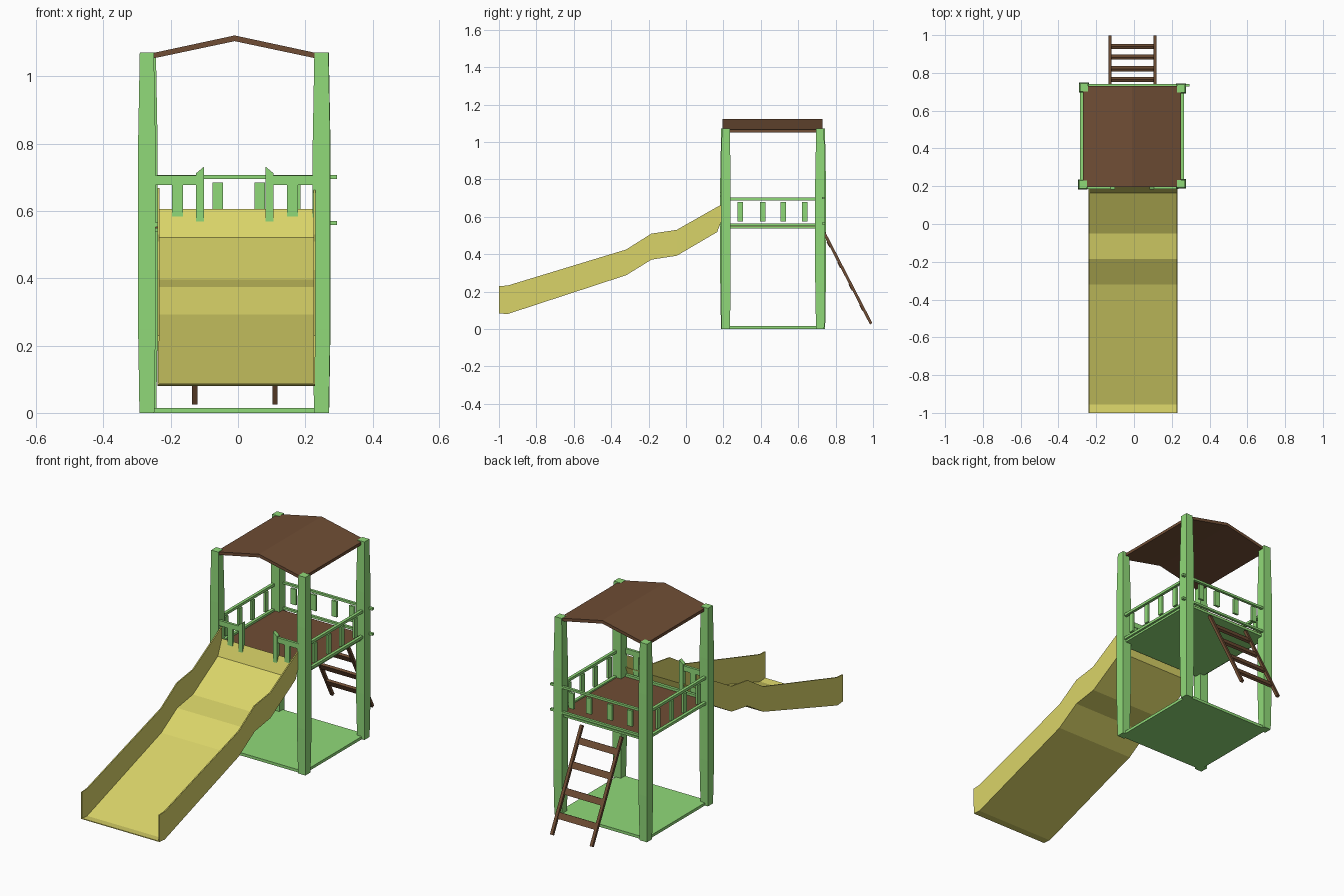
import bpy, bmesh, math
from mathutils import Matrix, Vector

if "Cube" in bpy.data.objects:
    bpy.data.objects.remove(bpy.data.objects["Cube"])


def material(name, rgb):
    m = bpy.data.materials.new(name)
    m.diffuse_color = (*rgb, 1)
    m.use_nodes = True
    m.node_tree.nodes["Principled BSDF"].inputs["Base Color"].default_value = m.diffuse_color
    return m


GREEN = material("green", (0.28, 0.70, 0.19))
BROWN = material("brown", (0.16, 0.075, 0.035))
YELLOW = material("yellow", (0.70, 0.66, 0.14))


def finish(name, bm, mat):
    bmesh.ops.recalc_face_normals(bm, faces=bm.faces)
    me = bpy.data.meshes.new(name)
    bm.to_mesh(me)
    bm.free()
    me.materials.append(mat)
    ob = bpy.data.objects.new(name, me)
    bpy.context.collection.objects.link(ob)
    return ob


def box(name, x, y, z, mat):
    """Box from three (min, max) ranges."""
    bm = bmesh.new()
    c = [(a + b) / 2 for a, b in (x, y, z)]
    s = [b - a for a, b in (x, y, z)]
    bmesh.ops.create_cube(bm, size=1, matrix=Matrix.Translation(c) @ Matrix.Diagonal((*s, 1)))
    return finish(name, bm, mat)


def prism(name, pts, axis, lo, hi, mat):
    """Profile extruded along x (pts are y,z) or along y (pts are x,z)."""
    bm = bmesh.new()
    put = (lambda p, t: (t, p[0], p[1])) if axis == 'x' else (lambda p, t: (p[0], t, p[1]))
    a = [bm.verts.new(put(p, lo)) for p in pts]
    b = [bm.verts.new(put(p, hi)) for p in pts]
    n = len(pts)
    bm.faces.new(a)
    bm.faces.new(b[::-1])
    for i in range(n):
        bm.faces.new((a[i], a[(i + 1) % n], b[(i + 1) % n], b[i]))
    return finish(name, bm, mat)


def post(name, cx, cy):
    """Square post, slightly thicker through the middle."""
    bm = bmesh.new()
    rings = []
    for z, h in ((0, 0.022), (0.25, 0.026), (0.80, 0.026), (1.072, 0.021)):
        rings.append([bm.verts.new((cx + sx * h, cy + sy * h, z))
                      for sx, sy in ((-1, -1), (1, -1), (1, 1), (-1, 1))])
    bm.faces.new(rings[0])
    bm.faces.new(rings[-1])
    for r, s in zip(rings, rings[1:]):
        for i in range(4):
            bm.faces.new((r[i], r[(i + 1) % 4], s[(i + 1) % 4], s[i]))
    finish(name, bm, GREEN)


# corner posts
for name, x, y in (("front_left", -0.271, 0.209), ("front_right", 0.248, 0.213),
                   ("back_left", -0.265, 0.722), ("back_right", 0.249, 0.717)):
    post(name + "_post", x, y)

# base and deck
box("base_floor", (-0.275, 0.255), (0.20, 0.73), (0.0, 0.015), GREEN)
box("deck_underside", (-0.27, 0.255), (0.20, 0.73), (0.538, 0.549), GREEN)
box("deck_boards", (-0.265, 0.25), (0.205, 0.725), (0.549, 0.556), BROWN)

# gabled roof
prism("roof", [(-0.27, 1.05), (-0.01, 1.105), (0.25, 1.05),
               (0.25, 1.066), (-0.01, 1.122), (-0.27, 1.066)], 'y', 0.195, 0.73, BROWN)

# side railings
for side, x in (("left", -0.277), ("right", 0.257)):
    for lvl, z in (("lower", 0.557), ("upper", 0.695)):
        box(f"{side}_{lvl}_rail", (x - 0.008, x + 0.008), (0.19, 0.74), (z - 0.007, z + 0.007), GREEN)
    for i, y in enumerate((0.29, 0.41, 0.52, 0.635)):
        box(f"{side}_baluster_{i}", (x - 0.006, x + 0.006), (y - 0.014, y + 0.014), (0.575, 0.68), GREEN)

# back railing, running past the right post
for lvl, z in (("lower", 0.564), ("upper", 0.701)):
    box(f"back_{lvl}_rail", (-0.27, 0.295), (0.728, 0.742), (z - 0.006, z + 0.006), GREEN)
for i, x in enumerate((-0.18, -0.06, 0.065, 0.17)):
    box(f"back_baluster_{i}", (x - 0.016, x + 0.016), (0.729, 0.741), (0.60, 0.685), GREEN)

# front railing with the slide opening
box("front_lower_rail", (-0.25, 0.235), (0.186, 0.20), (0.552, 0.566), GREEN)
for side, a, b, m, p in (("left", -0.25, -0.115, -0.18, -0.113), ("right", 0.095, 0.235, 0.162, 0.094)):
    box(f"front_{side}_rail", (a, b), (0.186, 0.20), (0.677, 0.705), GREEN)
    box(f"front_{side}_baluster", (m - 0.016, m + 0.016), (0.188, 0.198), (0.573, 0.68), GREEN)
    s = -1 if side == "left" else 1
    prism(f"entry_{side}_post", [(p - s * 0.012, 0.556), (p + s * 0.012, 0.556), (p + s * 0.012, 0.712),
                                 (p - s * 0.012, 0.732)], 'y', 0.182, 0.203, GREEN)

# slide: one trough swept through (y, floor z, wall top z)
stations = [(-1.0, 0.086, 0.23), (-0.955, 0.082, 0.232), (-0.32, 0.29, 0.425), (-0.185, 0.373, 0.51),
            (-0.05, 0.394, 0.53), (0.165, 0.52, 0.652), (0.198, 0.605, 0.668)]
L, R = -0.237, 0.227
bm = bmesh.new()
rows = [[bm.verts.new(c) for c in ((L, y, t), (L, y, f), (R, y, f), (R, y, t))] for y, f, t in stations]
for r, s in zip(rows, rows[1:]):
    for i in range(3):
        bm.faces.new((r[i], r[i + 1], s[i + 1], s[i]))
slide = finish("slide", bm, YELLOW)
mod = slide.modifiers.new("thickness", 'SOLIDIFY')
mod.thickness = 0.006
mod.offset = 0

# ladder: two side rails and rungs tilted with it
top, bot = Vector((0, 0.733, 0.525)), Vector((0, 0.99, 0.028))
direction = bot - top
tilt = math.atan2(direction.y, -direction.z)


def ladder_part(name, x, t, size, out=0.0):
    c = top + direction * t
    bm = bmesh.new()
    mat = (Matrix.Translation((x, c.y, c.z)) @ Matrix.Rotation(tilt, 4, 'X')
           @ Matrix.Translation((0, out, 0)) @ Matrix.Diagonal((*size, 1)))
    bmesh.ops.create_cube(bm, size=1, matrix=mat)
    finish(name, bm, BROWN)


for side, x in (("left", -0.128), ("right", 0.11)):
    ladder_part(f"ladder_{side}_rail", x, 0.5, (0.016, 0.015, direction.length))
for i, t in enumerate((0.14, 0.36, 0.60, 0.82)):
    ladder_part(f"ladder_rung_{i}", -0.009, t, (0.225, 0.014, 0.034), -0.004)
